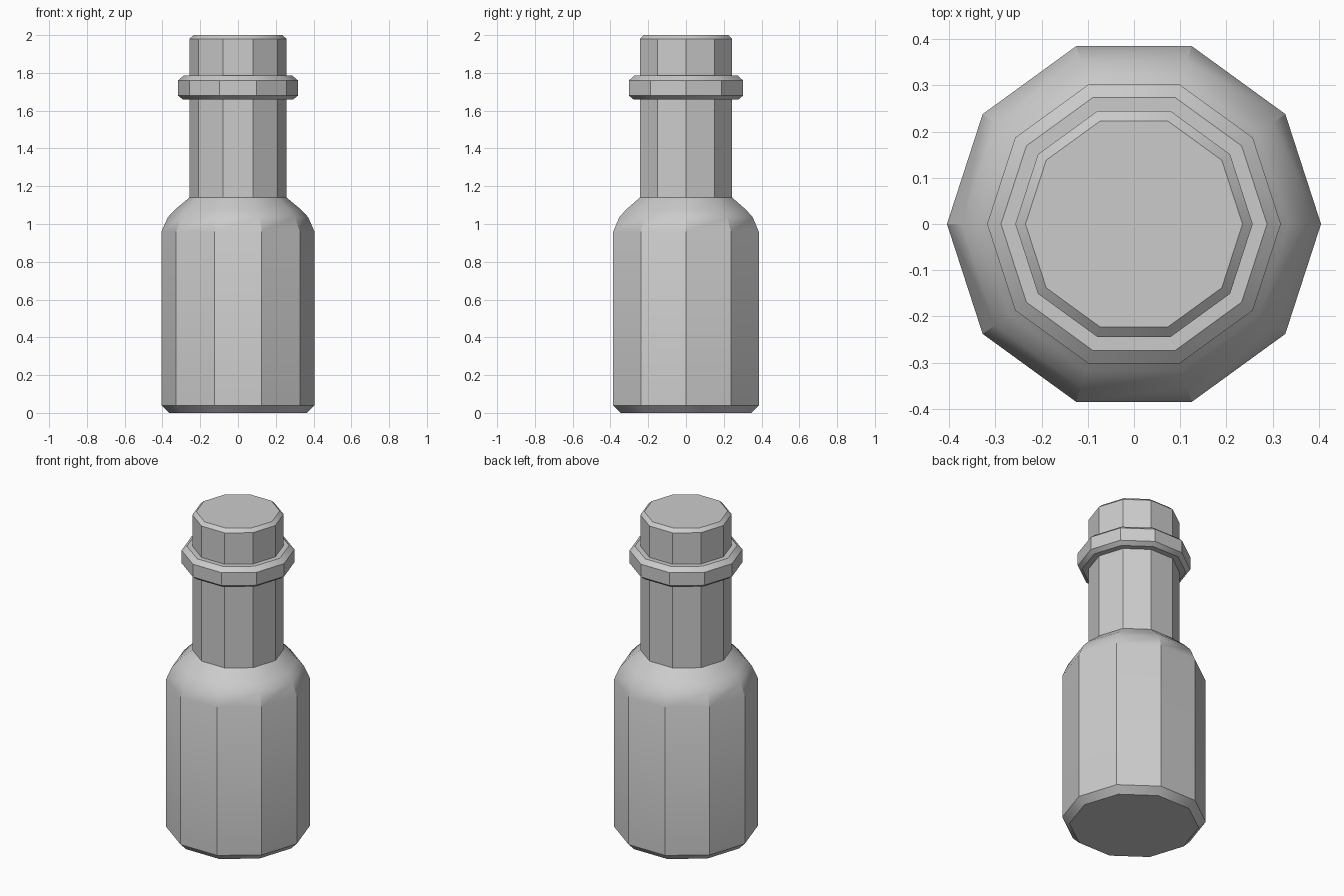
import bpy, bmesh
from math import cos, sin, tau, radians

if "Cube" in bpy.data.objects:
    bpy.data.objects.remove(bpy.data.objects["Cube"])

SIDES = 10


def lathe(name, profile, closed=False):
    """Revolve (radius, z) points into a ten-sided solid; closed makes a ring."""
    bm = bmesh.new()
    rings = [[bm.verts.new((r * cos(tau * i / SIDES), r * sin(tau * i / SIDES), z))
              for i in range(SIDES)] for r, z in profile]
    pairs = list(zip(rings, rings[1:]))
    if closed:
        pairs.append((rings[-1], rings[0]))
    else:
        bm.faces.new(rings[0][::-1])
        bm.faces.new(rings[-1])
    for a, b in pairs:
        for i in range(SIDES):
            j = (i + 1) % SIDES
            bm.faces.new((a[i], a[j], b[j], b[i]))
    bmesh.ops.recalc_face_normals(bm, faces=bm.faces)
    mesh = bpy.data.meshes.new(name)
    bm.to_mesh(mesh)
    bm.free()
    obj = bpy.data.objects.new(name, mesh)
    bpy.context.collection.objects.link(obj)
    bpy.ops.object.select_all(action='DESELECT')
    obj.select_set(True)
    bpy.context.view_layer.objects.active = obj
    bpy.ops.object.shade_smooth_by_angle(angle=radians(30))
    return obj


# Bottle: chamfered base, body, rounded shoulder, neck and chamfered top
lathe("bottle", [(0.365, 0), (0.405, 0.04), (0.405, 0.96), (0.372, 1.035),
                 (0.335, 1.075), (0.257, 1.14), (0.257, 1.98), (0.235, 2.0)])

# Collar: chamfered ring around the upper neck
lathe("neck_collar", [(0.25, 1.66), (0.293, 1.66), (0.318, 1.68), (0.318, 1.76),
                      (0.288, 1.785), (0.25, 1.785)], closed=True)
